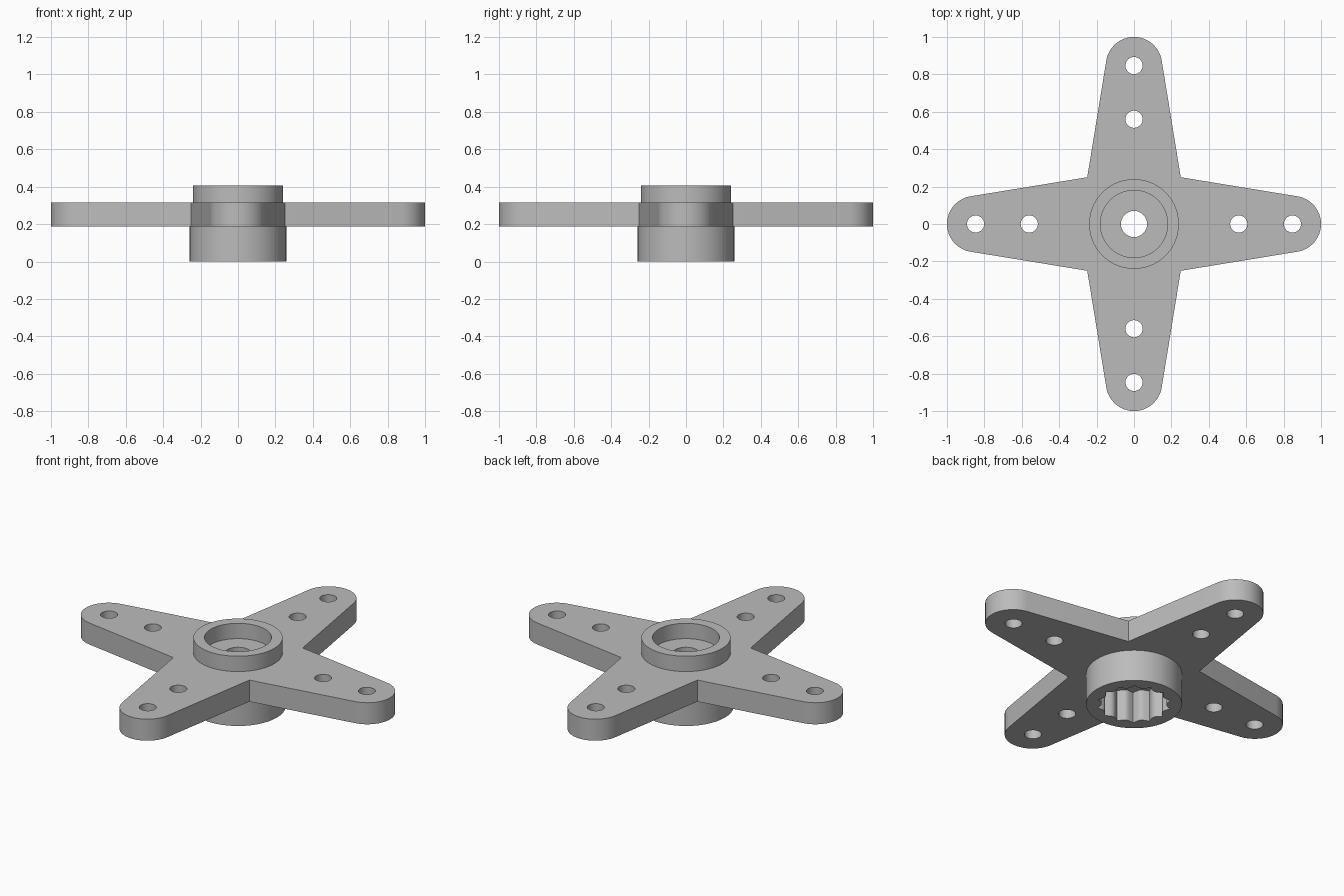
import bpy, bmesh
from math import sin, cos, pi, atan2, radians
from mathutils import Vector

if "Cube" in bpy.data.objects:
    bpy.data.objects.remove(bpy.data.objects["Cube"], do_unlink=True)

grey = bpy.data.materials.new("plain_grey")
grey.use_nodes = True
colour = (0.5, 0.5, 0.5, 1)
grey.diffuse_color = colour
grey.node_tree.nodes["Principled BSDF"].inputs["Base Color"].default_value = colour


def circle(radius, x=0, y=0, steps=64):
    return [(x + radius * cos(2 * pi * i / steps), y + radius * sin(2 * pi * i / steps))
            for i in range(steps)]


def slab(name, loops, bottom, top):
    """Extrude an outline, with further loops as holes, between two heights."""
    bm = bmesh.new()
    edges = []
    for loop in loops:
        verts = [bm.verts.new((x, y, bottom)) for x, y in loop]
        edges += [bm.edges.new((v, verts[i - 1])) for i, v in enumerate(verts)]
    bmesh.ops.triangle_fill(bm, edges=edges, use_beauty=True, normal=(0, 0, 1))
    result = bmesh.ops.extrude_face_region(bm, geom=bm.faces[:], use_keep_orig=True)
    raised = [g for g in result["geom"] if isinstance(g, bmesh.types.BMVert)]
    bmesh.ops.translate(bm, verts=raised, vec=Vector((0, 0, top - bottom)))
    bmesh.ops.recalc_face_normals(bm, faces=bm.faces[:])
    mesh = bpy.data.meshes.new(name)
    bm.to_mesh(mesh)
    bm.free()
    mesh.materials.append(grey)
    obj = bpy.data.objects.new(name, mesh)
    bpy.context.collection.objects.link(obj)
    bpy.ops.object.select_all(action="DESELECT")
    obj.select_set(True)
    bpy.context.view_layer.objects.active = obj
    bpy.ops.object.shade_smooth_by_angle(angle=radians(30))


# Four tapered arms with round tips, meeting at square inner corners
tip, inner, tip_radius = 0.85, 0.25, 0.15
limit = pi / 2 - atan2(inner - tip_radius, tip - inner)
arm = [(inner, -inner)]
for i in range(25):
    a = -limit + 2 * limit * i / 24
    arm.append((tip + tip_radius * cos(a), tip_radius * sin(a)))

outline, holes = [], [circle(0.07)]
for c, s in ((1, 0), (0, 1), (-1, 0), (0, -1)):
    outline += [(x * c - y * s, x * s + y * c) for x, y in arm]
    holes += [circle(0.046, c * d, s * d, 32) for d in (0.56, 0.847)]

slab("four_arm_plate", [outline] + holes, 0.187, 0.315)

# Raised rim around the screw recess
slab("upper_rim", [circle(0.24), circle(0.18)], 0.315, 0.406)

# Lower hub with a splined socket
teeth, steps = 14, 8
socket = []
for i in range(teeth * steps):
    a = 2 * pi * i / (teeth * steps)
    r = 0.2 - 0.026 * abs(sin(teeth * a / 2))
    socket.append((r * cos(a), r * sin(a)))
slab("splined_hub", [circle(0.258), socket], 0, 0.187)
